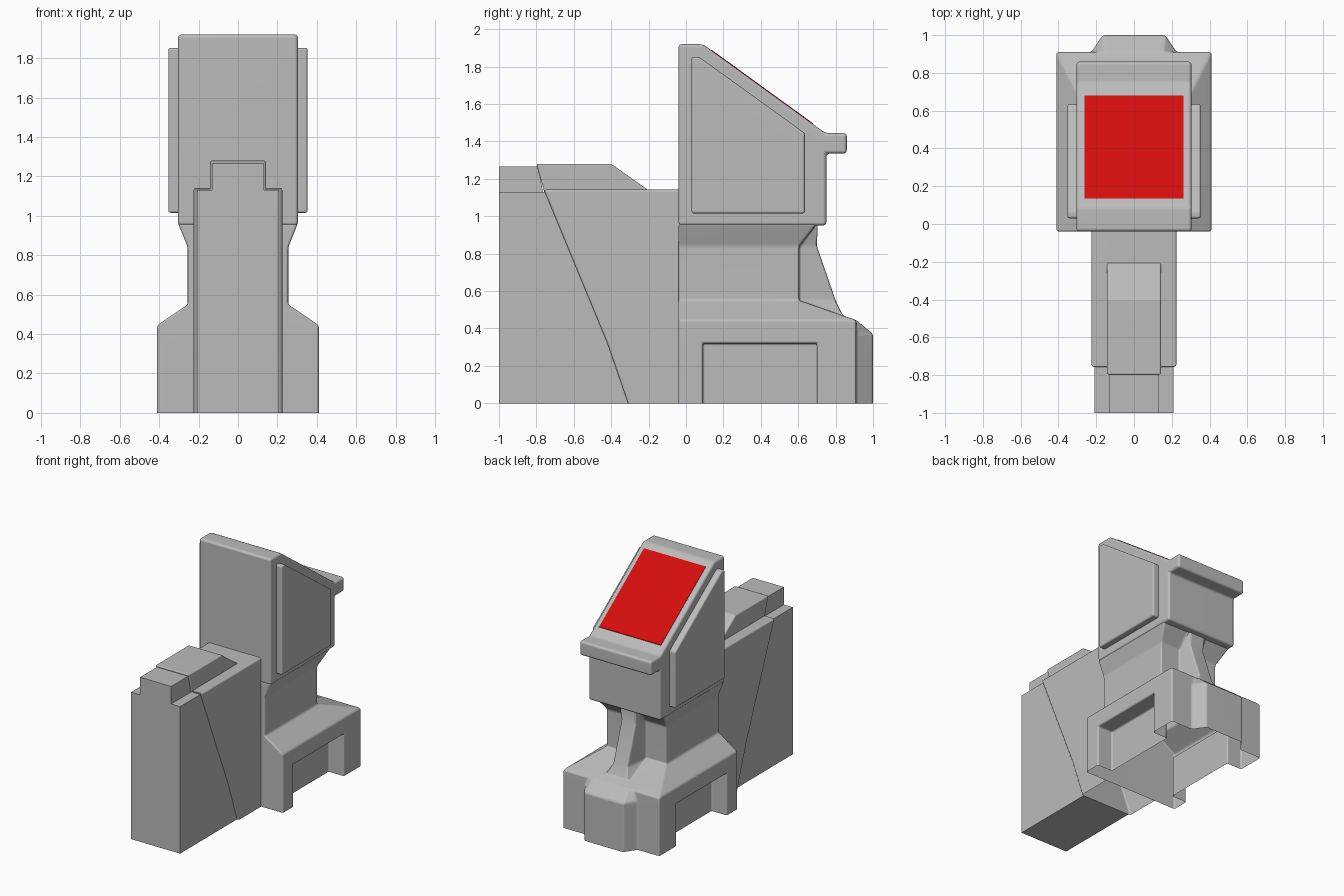
import bpy, bmesh, math
from mathutils import Vector

cube = bpy.data.objects.get("Cube")
if cube:
    bpy.data.objects.remove(cube, do_unlink=True)


def material(name, rgb):
    m = bpy.data.materials.new(name)
    m.use_nodes = True
    m.diffuse_color = (*rgb, 1)
    bsdf = next(n for n in m.node_tree.nodes if n.type == 'BSDF_PRINCIPLED')
    bsdf.inputs["Base Color"].default_value = (*rgb, 1)
    return m


GREY = material("plain grey", (0.5, 0.5, 0.5))
RED = material("screen red", (0.66, 0.004, 0.004))


def loft(name, rings, mat=GREY):
    """Skin a list of equal-length point rings and cap both ends."""
    bm = bmesh.new()
    rows = [[bm.verts.new(p) for p in ring] for ring in rings]
    n = len(rows[0])
    for a, b in zip(rows, rows[1:]):
        for i in range(n):
            j = (i + 1) % n
            bm.faces.new((a[i], a[j], b[j], b[i]))
    bm.faces.new(rows[0][::-1])
    bm.faces.new(rows[-1])
    bmesh.ops.recalc_face_normals(bm, faces=bm.faces)
    me = bpy.data.meshes.new(name)
    bm.to_mesh(me)
    bm.free()
    me.materials.append(mat)
    ob = bpy.data.objects.new(name, me)
    bpy.context.scene.collection.objects.link(ob)
    return ob


def side_profile(name, profile, x0, x1, mat=GREY):
    """Extrude a (y, z) outline across x."""
    return loft(name, [[(x, y, z) for y, z in profile] for x in (x0, x1)], mat)


def apply_modifiers(ob):
    dg = bpy.context.evaluated_depsgraph_get()
    me = bpy.data.meshes.new_from_object(ob.evaluated_get(dg), depsgraph=dg)
    ob.modifiers.clear()
    ob.data = me


def drop_faces(ob, direction, near):
    """Open the shell on faces that point one way and lie on a plane."""
    d = Vector(direction)
    bm = bmesh.new()
    bm.from_mesh(ob.data)
    bm.normal_update()
    gone = [f for f in bm.faces if f.normal.dot(d) > 0.9
            and abs(f.calc_center_median().dot(d) - near) < 0.01]
    bmesh.ops.delete(bm, geom=gone, context='FACES')
    bm.to_mesh(ob.data)
    bm.free()


def soften(ob, width):
    """Round the edges and shade them smoothly."""
    bev = ob.modifiers.new("edge rounding", 'BEVEL')
    bev.width = width
    bev.segments = 3
    bev.limit_method = 'ANGLE'
    bev.angle_limit = math.radians(20)
    apply_modifiers(ob)
    ob.data.shade_smooth()
    ob.data.set_sharp_from_angle(angle=math.radians(40))
    wn = ob.modifiers.new("even shading", 'WEIGHTED_NORMAL')
    wn.keep_sharp = True


FRONT = -0.04


def pedestal_ring(z, w, back, c1, c2, rib):
    """Rectangle whose back edge carries a central rib."""
    half = [(w, FRONT), (w, back), (c1, back), (c2, rib)]
    return [(x, y, z) for x, y in half] + [(-x, y, z) for x, y in half[::-1]]


# Pedestal: wide foot with rear bulge, narrow neck with rear rib
pedestal = loft("pedestal", [
    pedestal_ring(0, .41, .91, .225, .165, 1.0),
    pedestal_ring(.37, .41, .91, .225, .165, 1.0),
    pedestal_ring(.445, .41, .91, .2, .15, .91),
    pedestal_ring(.47, .373, .837, .11, .08, .838),
    pedestal_ring(.55, .255, .605, .085, .06, .80),
    pedestal_ring(.84, .255, .605, .085, .06, .70),
    pedestal_ring(.96, .303, .70, .085, .06, .702)])

# Recesses in both sides of the foot
recess = [(.09, -.1), (.70, -.1), (.70, .32), (.09, .32)]
for side, s in (("left", 1), ("right", -1)):
    cutter = side_profile(side + "_recess_cutter", recess, s * .28, s * .6)
    cutter.hide_render = True
    cutter.hide_viewport = False
    cut = pedestal.modifiers.new(side + " recess", 'BOOLEAN')
    cut.operation = 'DIFFERENCE'
    cut.solver = 'EXACT'
    cut.object = cutter
apply_modifiers(pedestal)
for side in ("left", "right"):
    bpy.data.objects.remove(bpy.data.objects[side + "_recess_cutter"])
drop_faces(pedestal, (0, 0, -1), 0)
soften(pedestal, .012)

# Head with sloped top and rear ledge
head = side_profile("head", [
    (FRONT, .95), (.75, .95), (.75, 1.335), (.86, 1.335), (.86, 1.445),
    (.745, 1.445), (.09, 1.92), (FRONT, 1.92)], -.305, .305)
soften(head, .018)

# Raised panels on both sides of the head
panel = [(.03, 1.015), (.635, 1.015), (.635, 1.445), (.07, 1.852), (.03, 1.852)]
for side, s in (("left", 1), ("right", -1)):
    soften(side_profile(side + "_panel", panel, s * .29, s * .353), .012)

# Screen plate lying on the slope
slope = (1.445 - 1.92) / (.745 - .09)


def on_slope(y, lift):
    return (y, 1.92 + slope * (y - .09) + lift)


side_profile("screen", [on_slope(.135, -.002), on_slope(.68, -.002),
                        on_slope(.68, .004), on_slope(.135, .004)],
             -.263, .263, RED)

# Rear half of the front housing, open underneath and against the pedestal
rear_housing = side_profile("rear_housing", [
    (-.31, 0), (FRONT, 0), (FRONT, 1.142), (-.76, 1.142), (-.42, .32)],
    -.225, .225)
drop_faces(rear_housing, (0, 0, -1), 0)
drop_faces(rear_housing, (0, 1, 0), FRONT)
soften(rear_housing, .012)

rear_hump = side_profile("rear_hump", [
    (-.75, 1.1), (-.16, 1.11), (-.40, 1.28), (-.80, 1.28)], -.143, .143)
soften(rear_hump, .01)

# Front half of the housing, slightly slimmer
side_profile("front_housing", [
    (-1, 0), (-.31, 0), (-.42, .32), (-.755, 1.13), (-1, 1.13)], -.208, .208)
side_profile("front_hump", [
    (-1, 1.13), (-.765, 1.13), (-.79, 1.265), (-1, 1.265)], -.132, .132)
